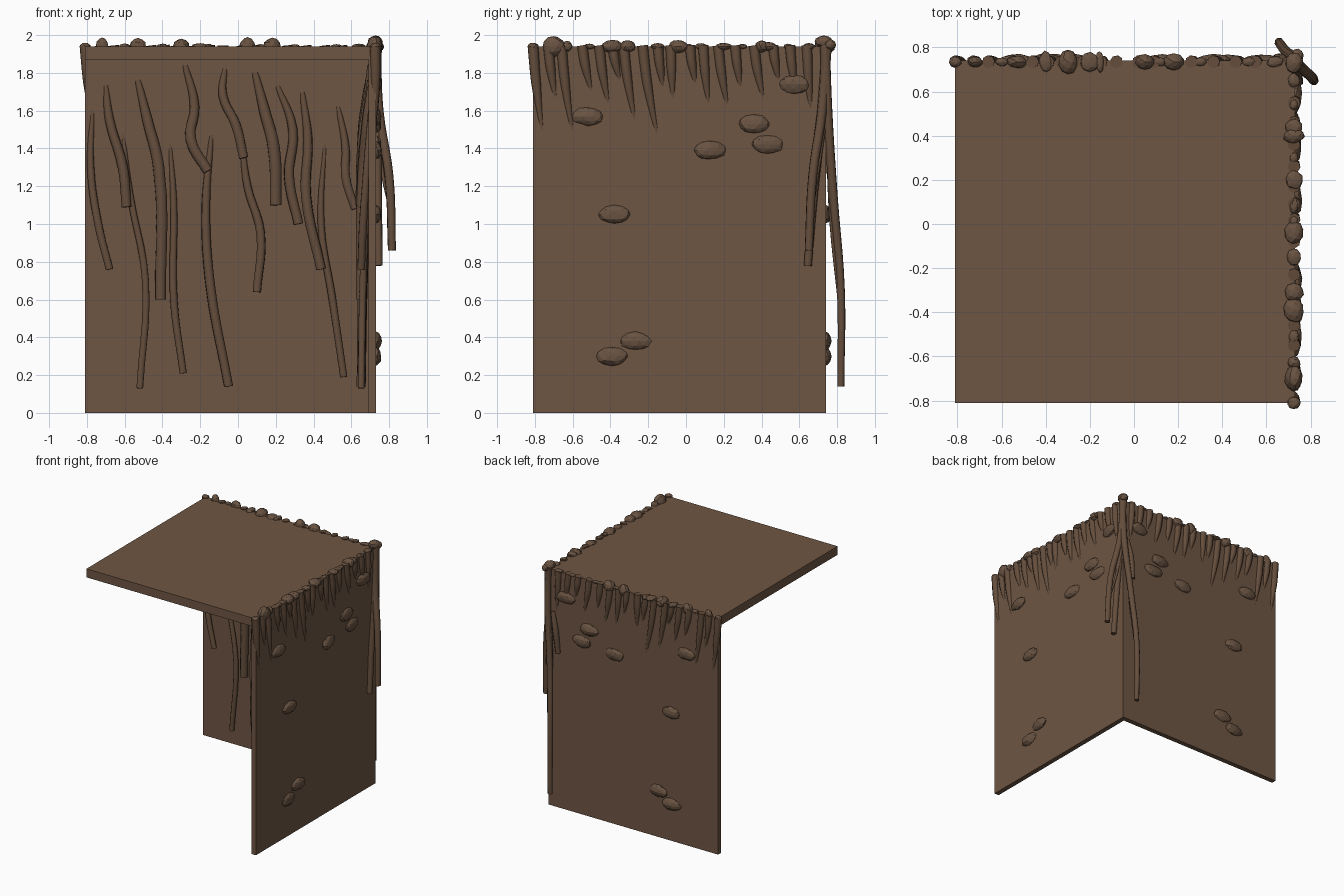
import bpy, bmesh, math, random
from mathutils import Vector, Matrix

random.seed(4)
LO, XW, YW, TOP = -0.81, 0.73, 0.74, 1.94
THICK, SLAB = 0.04, 0.07


def material(name, rgb):
    m = bpy.data.materials.new(name)
    m.diffuse_color = (*rgb, 1)
    return m


EARTH = material("earth brown", (0.156, 0.092, 0.056))
ROOT = material("root brown", (0.128, 0.075, 0.045))
STONE = material("stone brown", (0.140, 0.086, 0.054))


def add_mesh(name, mesh, mat):
    ob = bpy.data.objects.new(name, mesh)
    bpy.context.collection.objects.link(ob)
    mesh.materials.clear()
    mesh.materials.append(mat)
    return ob


def box(name, lo, hi):
    lo, hi = Vector(lo), Vector(hi)
    bm = bmesh.new()
    bmesh.ops.create_cube(bm, size=1, matrix=Matrix.Translation((lo + hi) / 2) @ Matrix.Diagonal((*(hi - lo), 1)))
    mesh = bpy.data.meshes.new(name)
    bm.to_mesh(mesh)
    bm.free()
    return add_mesh(name, mesh, EARTH)


def tubes(name, paths, sides=2):
    """Swept tubes; each path is a list of (position, radius)."""
    cu = bpy.data.curves.new(name, 'CURVE')
    cu.dimensions = '3D'
    cu.bevel_depth, cu.bevel_resolution = 1.0, sides
    cu.resolution_u, cu.use_fill_caps = 5, True
    for path in paths:
        sp = cu.splines.new('BEZIER')
        sp.bezier_points.add(len(path) - 1)
        for bp, (co, r) in zip(sp.bezier_points, path):
            bp.co, bp.radius = co, r
            bp.handle_left_type = bp.handle_right_type = 'AUTO'
    tmp = bpy.data.objects.new(name + "_path", cu)
    bpy.context.collection.objects.link(tmp)
    dg = bpy.context.evaluated_depsgraph_get()
    mesh = bpy.data.meshes.new_from_object(tmp.evaluated_get(dg))
    bpy.data.objects.remove(tmp)
    ob = add_mesh(name, mesh, ROOT)
    bpy.context.view_layer.objects.active = ob
    ob.select_set(True)
    bpy.ops.object.shade_smooth_by_angle(angle=math.radians(50))
    ob.select_set(False)


def stones(name, items):
    """Faceted lumps; each item is (position, half sizes)."""
    bm = bmesh.new()
    for co, size in items:
        rot = Matrix.Rotation(random.uniform(-0.15, 0.15), 4, 'Z')
        m = Matrix.Translation(co) @ rot @ Matrix.Diagonal((*size, 1))
        new = bmesh.ops.create_icosphere(bm, subdivisions=2, radius=1, matrix=m)
        for v in new['verts']:
            v.co = Vector(co) + (v.co - Vector(co)) * random.uniform(0.9, 1.04)
    mesh = bpy.data.meshes.new(name)
    bm.to_mesh(mesh)
    bm.free()
    add_mesh(name, mesh, STONE)


def back(u, d, z):
    """u runs along the wall, d is the distance out of its outer face."""
    return (u, YW + d, z)


def right(u, d, z):
    return (XW + d, u, z)


# top slab and the two walls
box("top_slab", (LO, LO, TOP - SLAB), (XW - THICK, YW - THICK, TOP))
box("right_wall", (XW - THICK, LO, 0), (XW, YW, TOP))
box("back_wall", (LO, YW - THICK, 0), (XW - THICK, YW, TOP))

# inner hanging roots: radius, then (along, height) points
INNER = [
    (.022, (-.77, 1.6), (-.78, 1.3), (-.74, 1.0), (-.68, .76)),
    (.027, (-.70, 1.73), (-.68, 1.55), (-.61, 1.3), (-.59, 1.09)),
    (.032, (-.53, 1.76), (-.48, 1.55), (-.42, 1.3), (-.41, .6)),
    (.020, (-.61, 1.48), (-.57, 1.15), (-.49, .7), (-.52, .13)),
    (.020, (-.36, 1.43), (-.34, 1.1), (-.34, .6), (-.29, .21)),
    (.030, (-.28, 1.84), (-.23, 1.62), (-.25, 1.45), (-.16, 1.28)),
    (.026, (-.14, 1.47), (-.17, 1.1), (-.15, .7), (-.05, .14)),
    (.027, (-.07, 1.82), (-.08, 1.68), (-.01, 1.52), (.03, 1.35)),
    (.024, (.02, 1.45), (.05, 1.2), (.12, .95), (.10, .64)),
    (.034, (.09, 1.8), (.14, 1.6), (.19, 1.4), (.20, 1.1)),
    (.028, (.21, 1.73), (.29, 1.5), (.27, 1.25), (.32, 1.0)),
    (.028, (.34, 1.7), (.37, 1.45), (.36, 1.15), (.44, .76)),
    (.020, (.46, 1.43), (.44, 1.0), (.50, .6), (.56, .19)),
    (.025, (.53, 1.62), (.57, 1.4), (.57, 1.25), (.62, 1.08)),
]
# outer fringe of tapered roots: (top along, bottom along, bottom height)
FRINGE = [(-.81, -.76, 1.48), (-.73, -.69, 1.66), (-.66, -.60, 1.48), (-.55, -.50, 1.70),
          (-.46, -.41, 1.63), (-.39, -.35, 1.76), (-.33, -.27, 1.54), (-.23, -.15, 1.46),
          (-.15, -.12, 1.72), (-.08, -.07, 1.66), (.02, .05, 1.74), (.09, .12, 1.63),
          (.17, .22, 1.62), (.26, .29, 1.72), (.36, .41, 1.66), (.46, .49, 1.76),
          (.55, .58, 1.70), (.64, .66, 1.60)]
# stones set in the outer faces: (along, height)
SET = [(-.52, 1.57), (.13, 1.39), (.36, 1.53), (.43, 1.42), (.57, 1.74),
       (-.38, 1.05), (-.27, .38), (-.39, .30)]

for side, at in (("back", back), ("right", right)):
    shift = (-.01, .008, .028, .038)
    tubes(side + "_inner_roots", [
        [(at(u, -THICK - shift[i], z), r * (.55, .9, 1, .95)[i]) for i, (u, z) in enumerate(pts)]
        for r, *pts in INNER])
    tubes(side + "_fringe_roots", [
        [(at(a, -.005, TOP + .005), .029), (at(a + (b - a) * .3, -.003, 1.94 - (1.94 - z) * .4), .026),
         (at(b, -.012, z), .011)] for a, b, z in FRINGE])
    stones(side + "_wall_stones", [
        (at(u, 0, z), (.088, .03, .05) if side == "back" else (.03, .088, .05)) for u, z in SET])

# pebbles along the top edges: (along, half length, half depth, half height)
BACK_PEBBLES = [(-.81, .03, .025, .02), (-.72, .035, .025, .05), (-.60, .03, .02, .015),
                (-.53, .045, .03, .045), (-.40, .03, .05, .015), (-.30, .045, .06, .04),
                (-.20, .045, .045, .018), (-.155, .02, .05, .015), (.05, .045, .035, .05),
                (.12, .03, .02, .012), (.18, .05, .04, .045), (.30, .03, .02, .012),
                (.52, .03, .02, .012), (.64, .04, .025, .015)]
RIGHT_PEBBLES = [(-.81, .03, .03, .02), (-.70, .06, .042, .058), (-.63, .03, .03, .03),
                 (-.51, .03, .025, .015), (-.39, .06, .047, .034), (-.31, .045, .045, .034),
                 (-.15, .04, .032, .018), (-.04, .055, .045, .035), (.01, .03, .02, .015),
                 (.08, .035, .02, .018), (.20, .045, .04, .02), (.30, .025, .02, .014),
                 (.40, .035, .05, .034), (.44, .04, .04, .025), (.54, .025, .02, .015),
                 (.65, .035, .028, .018)]
stones("back_edge_pebbles", [(back(u, -.005, TOP), (a, d, h)) for u, a, d, h in BACK_PEBBLES])
stones("right_edge_pebbles", [(right(u, -.005, TOP), (d, a, h)) for u, a, d, h in RIGHT_PEBBLES])
stones("corner_pebbles", [((.725, .73, 1.965), (.042, .05, .034)), ((.74, .76, 1.95), (.03, .035, .03))])

# long roots hanging down the outer corner
tubes("corner_roots", [
    [((.73, .745, 1.95), .028), ((.745, .72, 1.6), .026), ((.80, .67, 1.25), .024), ((.815, .65, .86), .022)],
    [((.735, .735, 1.95), .028), ((.73, .75, 1.6), .026), ((.69, .78, 1.15), .024),
     ((.66, .82, .65), .022), ((.66, .82, .14), .019)],
    [((.725, .74, 1.93), .022), ((.735, .71, 1.5), .025), ((.74, .67, 1.1), .024), ((.745, .645, .78), .022)],
    [((.74, .73, 1.5), .010), ((.76, .70, 1.3), .010), ((.80, .67, 1.1), .008)],
    [((.70, .75, 1.45), .010), ((.68, .77, 1.0), .010), ((.66, .81, .6), .008)],
    [((.69, .74, 1.6), .018), ((.66, .75, 1.45), .024), ((.64, .745, 1.27), .020)],
])
